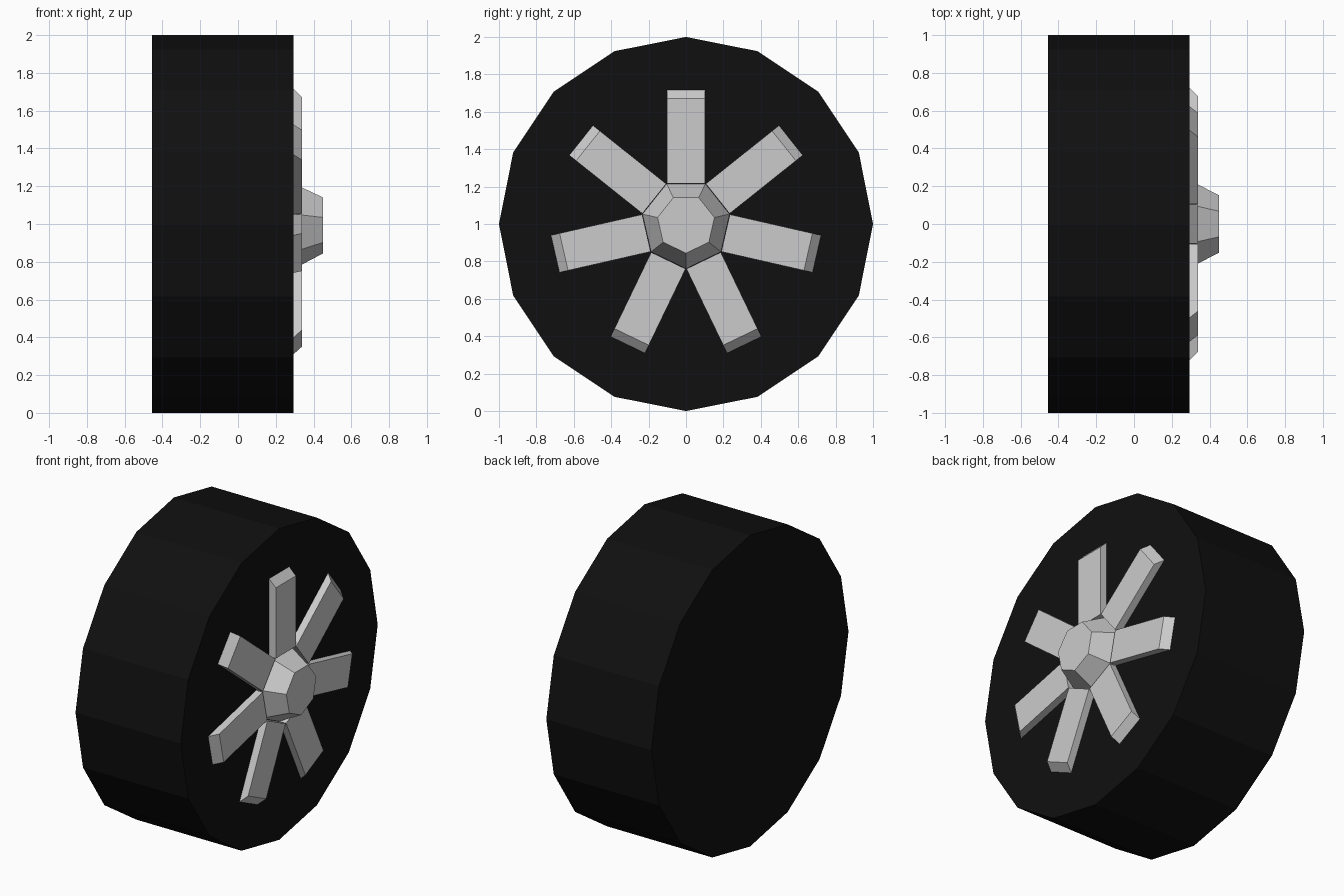
import bpy, bmesh
from math import sin, cos, pi

if "Cube" in bpy.data.objects:
    bpy.data.objects.remove(bpy.data.objects["Cube"])

CZ = 1.0  # axle height


def make_object(name, bm, material=None):
    bmesh.ops.recalc_face_normals(bm, faces=bm.faces)
    mesh = bpy.data.meshes.new(name)
    bm.to_mesh(mesh)
    bm.free()
    obj = bpy.data.objects.new(name, mesh)
    obj.location.z = CZ
    bpy.context.collection.objects.link(obj)
    if material:
        mesh.materials.append(material)
    return obj


def frustum(name, sides, x0, r0, x1, r1, start, material=None):
    """Capped prism along x; start is the first corner's angle from straight up."""
    bm = bmesh.new()
    angles = [start + 2 * pi * i / sides for i in range(sides)]
    a, b = [[bm.verts.new((x, r * sin(t), r * cos(t))) for t in angles]
            for x, r in ((x0, r0), (x1, r1))]
    bm.faces.new(a)
    bm.faces.new(b)
    for i in range(sides):
        j = (i + 1) % sides
        bm.faces.new((a[i], a[j], b[j], b[i]))
    return make_object(name, bm, material)


def spoke(name, angle):
    """Bar with a bevelled outer end, swung around the axle."""
    profile = [(0.29, 0.217), (0.34, 0.217), (0.34, 0.67), (0.29, 0.72)]
    bm = bmesh.new()
    a, b = [[bm.verts.new((x, y, r)) for x, r in profile] for y in (-0.102, 0.102)]
    bm.faces.new(a)
    bm.faces.new(b)
    for i in range(4):
        j = (i + 1) % 4
        bm.faces.new((a[i], a[j], b[j], b[i]))
    make_object(name, bm).rotation_euler.x = angle


# Tyre
rubber = bpy.data.materials.new("black_rubber")
rubber.diffuse_color = (0.005, 0.005, 0.005, 1)
rubber.use_nodes = True
rubber.node_tree.nodes["Principled BSDF"].inputs["Base Color"].default_value = rubber.diffuse_color
frustum("tyre", 16, -0.455, 1.0, 0.293, 1.0, 0, rubber)

# Hub cap, flat side up
frustum("hub", 7, 0.29, 0.24, 0.45, 0.156, pi / 7)

# Spokes
for k in range(7):
    spoke(f"spoke_{k + 1}", 2 * pi * k / 7)
